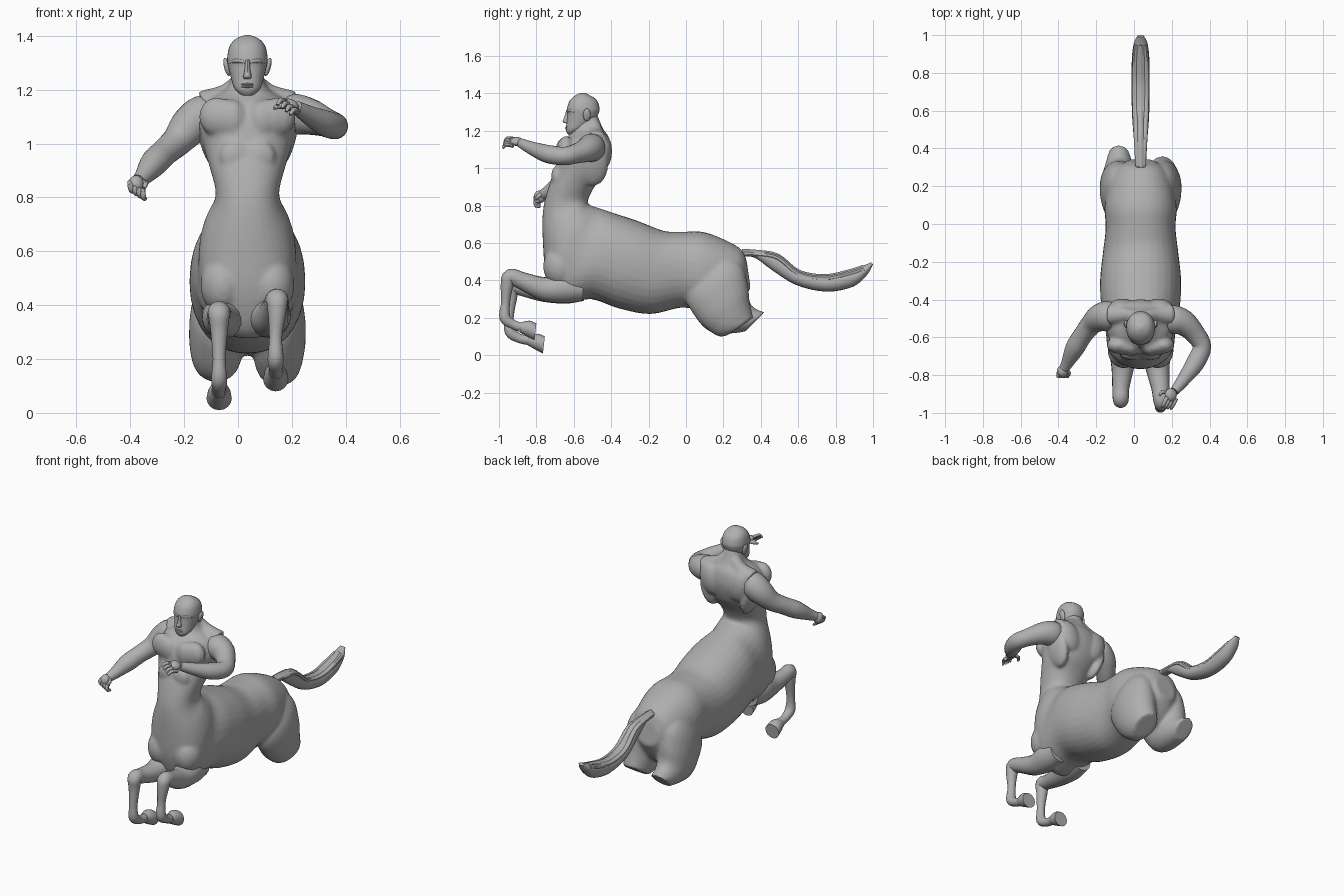
import bpy, bmesh, math
from mathutils import Vector, Matrix

CX = 0.035  # body centre line

skin = bpy.data.materials.new("grey_skin")
skin.diffuse_color = (0.43, 0.43, 0.43, 1)


def finish(name, bm, voxel=0):
    bmesh.ops.recalc_face_normals(bm, faces=bm.faces)
    me = bpy.data.meshes.new(name)
    bm.to_mesh(me)
    bm.free()
    ob = bpy.data.objects.new(name, me)
    bpy.context.collection.objects.link(ob)
    me.materials.append(skin)
    for p in me.polygons:
        p.use_smooth = True
    if voxel:
        m = ob.modifiers.new("blend", 'REMESH')
        m.mode, m.voxel_size, m.use_smooth_shade = 'VOXEL', voxel, True
        s = ob.modifiers.new("soften", 'SMOOTH')
        s.factor, s.iterations = 0.5, 5
    else:
        bpy.context.view_layer.objects.active = ob
        ob.select_set(True)
        bpy.ops.object.shade_smooth_by_angle(angle=math.radians(45))
        ob.select_set(False)
    return ob


def spline(rows, sub):
    """Smooth interpolation through rows of numbers."""
    out = []
    for i in range(len(rows) - 1):
        p = [rows[max(0, min(len(rows) - 1, i + k))] for k in (-1, 0, 1, 2)]
        for s in range(sub):
            t = s / sub
            out.append([0.5 * (2*b + (c-a)*t + (2*a-5*b+4*c-d)*t*t + (3*b-a-3*c+d)*t**3)
                        for a, b, c, d in zip(*p)])
    return out + [list(rows[-1])]


def skin_rings(bm, rings, n, power=1.0):
    """Bridge rings given as (centre, u, v)."""
    loops = []
    for c, u, v in rings:
        loop = []
        for k in range(n):
            a = 2 * math.pi * k / n
            ca, sa = math.cos(a), math.sin(a)
            loop.append(bm.verts.new(c + u * math.copysign(abs(ca)**power, ca)
                                     + v * math.copysign(abs(sa)**power, sa)))
        loops.append(loop)
    for a, b in zip(loops, loops[1:]):
        for k in range(n):
            bm.faces.new((a[k], a[(k+1) % n], b[(k+1) % n], b[k]))
    bm.faces.new(loops[0])
    bm.faces.new(loops[-1])


def loft(bm, rows, x=CX, n=32, sub=4, power=1.0):
    """Rows: front y, z, back y, z, half width."""
    skin_rings(bm, [(Vector((x, (a+c)/2, (b+d)/2)), Vector((w, 0, 0)),
                     Vector((0, (c-a)/2, (d-b)/2)))
                    for a, b, c, d, w in spline(rows, sub)], n, power)


def limb(bm, rows, n=16, sub=4):
    """Rows: x, y, z, radius."""
    pts = spline(rows, sub)
    pos = [Vector(p[:3]) for p in pts]
    rings, u = [], Vector((0.31, 0.2, 0.93))
    for i, p in enumerate(pos):
        t = (pos[min(i+1, len(pos)-1)] - pos[max(i-1, 0)]).normalized()
        u = (u - t * u.dot(t)).normalized()
        r = max(pts[i][3], 0.002)
        rings.append((p, u * r, t.cross(u) * r))
    skin_rings(bm, rings, n)


def ball(bm, loc, size, rot=0):
    m = Matrix.Translation(loc) @ Matrix.Rotation(rot, 4, 'Y') @ Matrix.Diagonal((*size, 1))
    bmesh.ops.create_uvsphere(bm, u_segments=20, v_segments=12, radius=1, matrix=m)


# trunk: horse barrel turning up into the human torso and neck
bm = bmesh.new()
loft(bm, [
    (.345, .36, .325, .50, .07), (.25, .22, .285, .575, .15), (.10, .23, .11, .655, .19),
    (-.02, .255, -.02, .66, .185), (-.19, .22, -.12, .665, .20), (-.36, .25, -.25, .715, .215),
    (-.51, .30, -.38, .758, .207), (-.67, .28, -.46, .785, .185), (-.745, .42, -.505, .80, .178),
    (-.765, .60, -.525, .81, .155), (-.765, .77, -.52, .84, .118), (-.735, .90, -.49, .90, .137),
    (-.70, 1.0, -.43, .98, .164), (-.685, 1.08, -.40, 1.08, .18), (-.655, 1.15, -.41, 1.16, .15),
    (-.61, 1.19, -.44, 1.205, .085), (-.595, 1.23, -.46, 1.25, .06), (-.59, 1.28, -.475, 1.29, .055)],
    power=0.9)
# haunches with slanted cut stubs
for x, cut in ((CX + .115, [(.18, .10, .35, .24, .08), (.22, .105, .36, .20, .07)]),
               (CX - .115, [(.22, .115, .37, .25, .075), (.315, .125, .42, .23, .058)])):
    loft(bm, [(.06, .45, .16, .56, .03), (0, .31, .29, .49, .09), (.06, .19, .33, .38, .102),
              (.13, .125, .34, .29, .092)] + cut, x=x, n=24)
for s in (-1, 1):
    for dx, dz, w in ((.055, 1.09, .053), (.085, 1.095, .07), (.115, 1.10, .065)):
        ball(bm, (CX + s*dx, -.665 + dx*.2, dz), (w, .045, .072))      # chest muscle
    ball(bm, (CX + s*.095, -.445, 1.09), (.075, .05, .10), s*.3)       # shoulder blade
    ball(bm, (CX + s*.14, -.50, 1.02), (.04, .085, .12), s*.25)        # side of back
    ball(bm, (CX + s*.09, -.67, .475), (.085, .094, .11))              # foreleg shoulder
    limb(bm, [(CX + s*.03, -.49, 1.225, .035), (CX + s*.08, -.48, 1.18, .042),
              (CX + s*.16, -.48, 1.14, .06)])                          # neck slope
    ball(bm, (CX + s*.045, -.694, .955), (.06, .027, .055))            # belly muscle
finish("trunk", bm, 0.01)

# head
bm = bmesh.new()
loft(bm, [(-.628, 1.178, -.57, 1.20, .03), (-.642, 1.20, -.53, 1.22, .05),
          (-.638, 1.245, -.485, 1.26, .063), (-.634, 1.29, -.465, 1.30, .073),
          (-.637, 1.315, -.463, 1.325, .075), (-.622, 1.36, -.478, 1.365, .066),
          (-.590, 1.39, -.515, 1.39, .042), (-.56, 1.403, -.54, 1.403, .01)], power=0.92)
finish("head", bm)

# face details
bm = bmesh.new()
loft(bm, [(-.640, 1.312, -.61, 1.312, .009), (-.650, 1.275, -.61, 1.275, .011),
          (-.660, 1.25, -.61, 1.245, .016), (-.645, 1.24, -.61, 1.238, .012)], n=12)
finish("nose", bm)
bm = bmesh.new()
for z in (1.220, 1.211):
    ball(bm, (CX, -.635, z), (.024, .011, .005))
finish("lips", bm)
for s, side in ((-1, "right"), (1, "left")):
    bm = bmesh.new()
    limb(bm, [(CX + s*.008, -.632, 1.304, .007), (CX + s*.04, -.622, 1.308, .008),
              (CX + s*.062, -.594, 1.302, .005)], n=10)
    finish(side + "_brow", bm)
    bm = bmesh.new()
    ball(bm, (CX + s*.076, -.53, 1.285), (.011, .02, .035), s*.25)
    finish(side + "_ear", bm)

# arms: shoulder, upper arm, elbow, forearm, wrist
arms = {
    "right_arm": [(-.08, -.48, 1.11, .05), (-.125, -.485, 1.105, .077), (-.178, -.495, 1.065, .074),
                  (-.225, -.53, 1.01, .058), (-.272, -.59, .968, .051), (-.312, -.655, .928, .051),
                  (-.35, -.73, .88, .034), (-.37, -.765, .86, .027)],
    "left_arm": [(.15, -.50, 1.11, .05), (.205, -.505, 1.11, .075), (.265, -.525, 1.10, .068),
                 (.322, -.58, 1.08, .054), (.36, -.65, 1.065, .049), (.325, -.735, 1.075, .049),
                 (.265, -.82, 1.105, .036), (.215, -.885, 1.135, .025)]}
for name, rows in arms.items():
    bm = bmesh.new()
    limb(bm, rows, n=20)
    finish(name, bm)

# hands: loose fist and open hand
bm = bmesh.new()
ball(bm, (-.378, -.78, .848), (.03, .033, .034))
for k in range(4):
    x, z = -.40 + k*.015, .855 - k*.009
    limb(bm, [(x, -.785, z, .012), (x, -.806, z - .010, .011), (x + .005, -.80, z - .030, .01),
              (x + .01, -.78, z - .033, .007)], n=8, sub=2)
limb(bm, [(-.36, -.77, .86, .012), (-.343, -.79, .85, .011), (-.35, -.805, .835, .006)], n=8, sub=2)
finish("right_hand", bm)
bm = bmesh.new()
ball(bm, (.195, -.905, 1.143), (.033, .035, .022), .4)
for k in range(4):
    x, y, z = .165 + k*.016, -.925 - k*.003, 1.155 - k*.012
    limb(bm, [(x + .01, y + .01, z, .011), (x - .008, y - .028, z + .006, .01),
              (x - .018, y - .045, z - .012, .006)], n=8, sub=2)
limb(bm, [(.19, -.89, 1.14, .012), (.15, -.89, 1.14, .011), (.135, -.91, 1.13, .006)], n=8, sub=2)
finish("left_hand", bm)

# front legs: thigh, knee, shin, ankle
legs = {
    "left_front_leg": [(.115, -.55, .36, .07), (.115, -.65, .36, .082), (.125, -.76, .355, .064),
                       (.14, -.87, .395, .048), (.145, -.94, .42, .042), (.145, -.957, .37, .034),
                       (.14, -.965, .28, .024), (.14, -.968, .20, .03), (.14, -.925, .165, .025),
                       (.14, -.885, .15, .026)],
    "right_front_leg": [(-.05, -.55, .36, .07), (-.055, -.65, .355, .08), (-.06, -.76, .345, .06),
                        (-.07, -.87, .36, .045), (-.07, -.93, .37, .042), (-.07, -.935, .31, .033),
                        (-.07, -.945, .20, .024), (-.07, -.94, .125, .03), (-.07, -.89, .09, .025),
                        (-.07, -.84, .08, .026)]}
for name, rows in legs.items():
    bm = bmesh.new()
    limb(bm, rows)
    finish(name, bm)
    # hoof flaring from the end of the leg, with a flat sole
    x, y, z, r = rows[-1]
    bm = bmesh.new()
    loft(bm, [(y - .005, z - .027, y + .005, z + .027, .028),
              (y + .035, z - .05, y + .05, z + .035, .042),
              (y + .075, z - .07, y + .085, z + .02, .047)], x=x, n=16, sub=2)
    finish(name.replace("leg", "hoof"), bm)

# tail with raised strands
bm = bmesh.new()
tail = [(.30, .53, .30, .565, .02), (.37, .52, .38, .56, .028), (.46, .455, .49, .54, .038),
        (.59, .375, .60, .455, .046), (.75, .34, .74, .43, .048), (.89, .365, .87, .455, .046),
        (.965, .425, .95, .48, .036), (1.0, .485, .99, .497, .018)]
loft(bm, tail, n=20)
for s in (-1, 0, 1):
    limb(bm, [(CX + s*w*.6, c, d - .012 - abs(s)*.008, .016) for a, b, c, d, w in tail[:-1]], n=8)
finish("tail", bm)
